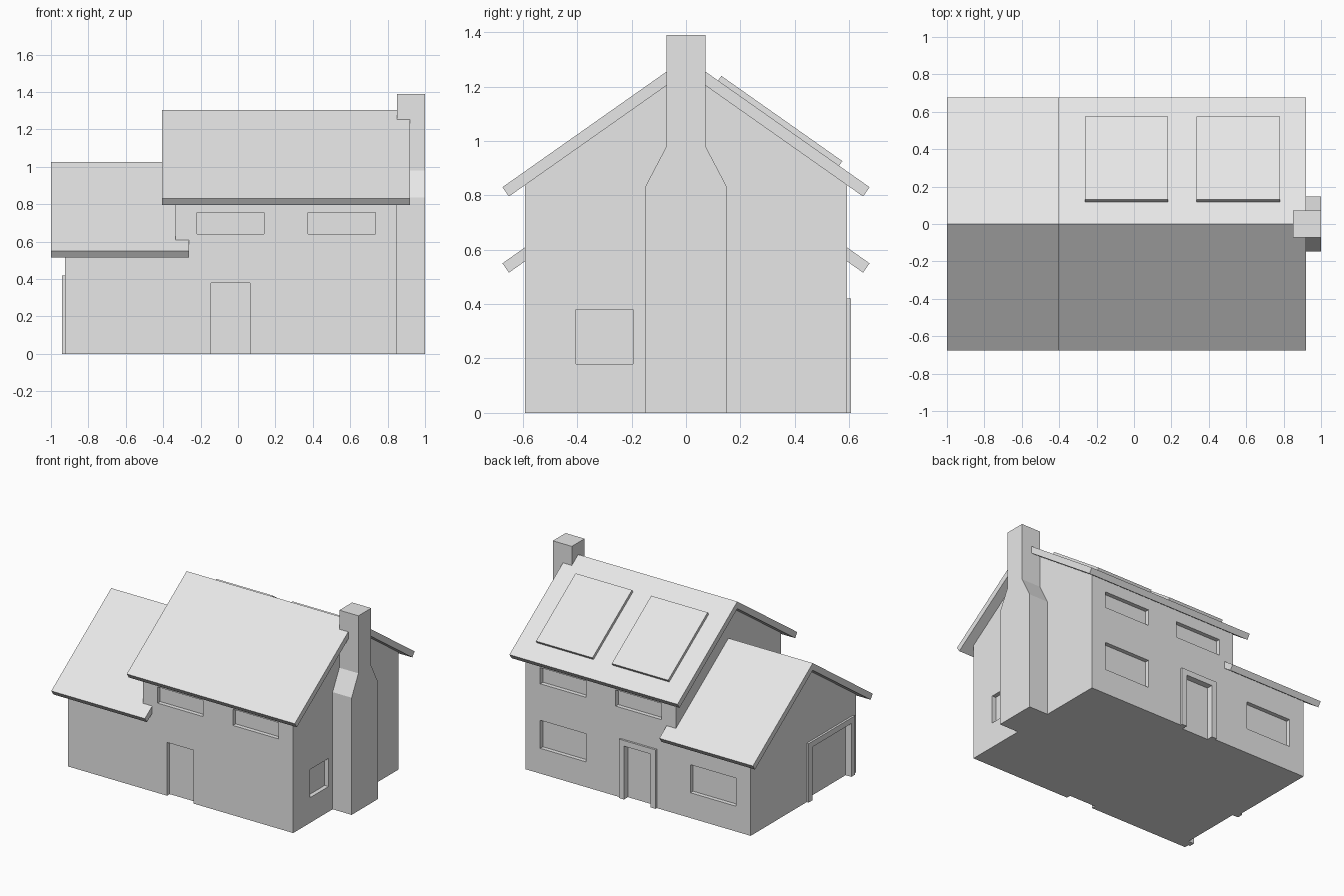
import bpy
import bmesh

cube = bpy.data.objects.get("Cube")
if cube:
    bpy.data.objects.remove(cube, do_unlink=True)

GREY = bpy.data.materials.new("plain_grey")
GREY.use_nodes = True
GREY.diffuse_color = (0.8, 0.8, 0.8, 1)
GREY.node_tree.nodes["Principled BSDF"].inputs["Base Color"].default_value = (0.8, 0.8, 0.8, 1)

WALL = 0.592            # half depth of the walls
EAVE = 0.675            # half depth of the roofs
PITCH = 0.704           # roof rise per unit of depth
MAIN_RIDGE, WING_RIDGE = 1.305, 1.025
MAIN_LEFT, MAIN_RIGHT, WING_END = -0.335, 0.85, -0.925
RECESS = 0.03


def prism(name, points, axis, start, end):
    """Extrude a profile, (y, z) along x or (x, z) along y."""
    bm = bmesh.new()
    place = (lambda p, d: (d, *p)) if axis == "x" else (lambda p, d: (p[0], d, p[1]))
    face = bm.faces.new([bm.verts.new(place(p, start)) for p in points])
    out = bmesh.ops.extrude_face_region(bm, geom=[face])
    shift = (end - start, 0, 0) if axis == "x" else (0, end - start, 0)
    moved = [v for v in out["geom"] if isinstance(v, bmesh.types.BMVert)]
    bmesh.ops.translate(bm, verts=moved, vec=shift)
    bmesh.ops.recalc_face_normals(bm, faces=bm.faces[:])
    mesh = bpy.data.meshes.new(name)
    bm.to_mesh(mesh)
    bm.free()
    mesh.materials.append(GREY)
    obj = bpy.data.objects.new(name, mesh)
    bpy.context.collection.objects.link(obj)
    return obj


def rect(a, b, low, high):
    return [(a, low), (b, low), (b, high), (a, high)]


def mirrored(half):
    """Complete a right-hand outline with its left-hand mirror."""
    return half + [(-y, z) for y, z in reversed(half) if y > 0]


def boolean(target, tools, operation):
    """Apply boolean tools to the target, then discard them."""
    for tool in tools:
        tool.hide_render = True
        mod = target.modifiers.new("shape", "BOOLEAN")
        mod.operation, mod.solver, mod.object = operation, "EXACT", tool
    graph = bpy.context.evaluated_depsgraph_get()
    result = bpy.data.meshes.new_from_object(target.evaluated_get(graph))
    target.modifiers.clear()
    target.data = result
    for tool in tools:
        bpy.data.objects.remove(tool, do_unlink=True)


def gable_walls(name, ridge, start, end):
    under = ridge - 0.045
    half = [(WALL, 0), (WALL, under - PITCH * WALL), (0, under)]
    return prism(name, mirrored(half), "x", start, end)


def roof(name, ridge, start, end):
    edge = ridge - PITCH * EAVE
    outline = [(-EAVE, edge), (0, ridge), (EAVE, edge), (EAVE - 0.024, edge - 0.034),
               (0, ridge - 0.051), (0.024 - EAVE, edge - 0.034)]
    return prism(name, outline, "x", start, end)


def frame(name, a, b, top, axis, start, end, width=0.04):
    """Raised surround on both sides and above an opening."""
    outline = [(a - width, 0), (a - width, top + width), (b + width, top + width),
               (b + width, 0), (b, 0), (b, top), (a, top), (a, 0)]
    return prism(name, outline, axis, start, end)


# Walls of the two-storey house and the lower wing
walls = gable_walls("walls", MAIN_RIDGE, MAIN_LEFT, MAIN_RIGHT)
wing = gable_walls("wing_walls", WING_RIDGE, WING_END, MAIN_LEFT)
boolean(walls, [wing], "UNION")

# Recessed windows and doors
DOOR = (-0.145, 0.065)
LEFT_BAY, RIGHT_BAY, WING_BAY = (0.375, 0.735), (-0.22, 0.14), (-0.81, -0.45)
LOWER, UPPER, DOORWAY = (0.18, 0.38), (0.64, 0.755), (-0.1, 0.38)
front = [LEFT_BAY + UPPER, RIGHT_BAY + UPPER, DOOR + DOORWAY]
back = front + [LEFT_BAY + LOWER, WING_BAY + LOWER]
cutters = []
for side, openings in ((-1, front), (1, back)):
    for spec in openings:
        cutters.append(prism("opening_cutter", rect(*spec), "y",
                             side * (WALL - RECESS), side * (WALL + 0.1)))
cutters.append(prism("side_window_cutter", rect(-0.405, -0.195, *LOWER), "x",
                     MAIN_RIGHT - RECESS, MAIN_RIGHT + 0.1))
GARAGE = (-0.52, -0.08)
cutters.append(prism("garage_cutter", rect(*GARAGE, *DOORWAY), "x",
                     WING_END - 0.1, WING_END + RECESS))
boolean(walls, cutters, "DIFFERENCE")

# Door surrounds
frame("back_door_frame", *DOOR, 0.38, "y", WALL, WALL + 0.014)
frame("garage_frame", *GARAGE, 0.38, "x", WING_END - 0.015, WING_END)

# Roofs
roof("main_roof", MAIN_RIDGE, -0.405, 0.92)
roof("wing_roof", WING_RIDGE, -1.0, -0.262)

# Chimney stack with sloping shoulders
prism("chimney", mirrored([(0.148, 0), (0.148, 0.835), (0.072, 0.98), (0.072, 1.39)]),
      "x", MAIN_RIGHT, 1.0)

# Solar panels on the rear slope
near, far = 0.118, 0.563
base = [(y, MAIN_RIDGE - PITCH * y) for y in (near, far)]
top = [(y + 0.012, z + 0.017) for y, z in reversed(base)]
for label, start in (("left", 0.335), ("right", -0.262)):
    prism(label + "_roof_panel", base + top, "x", start, start + 0.445)
